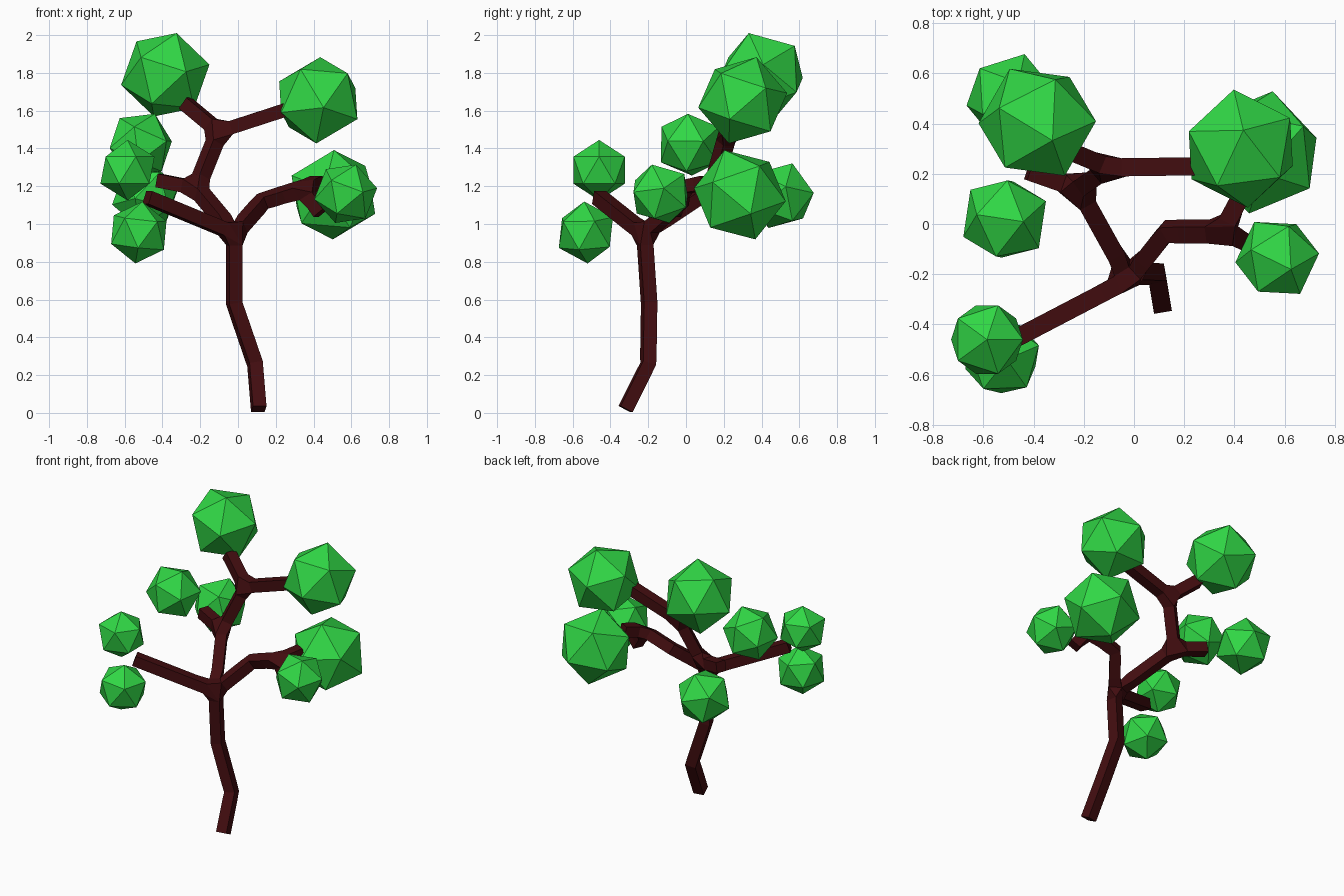
import bpy
from math import radians

cube = bpy.data.objects.get("Cube")
if cube:
    bpy.data.objects.remove(cube, do_unlink=True)


def make_material(name, rgb):
    mat = bpy.data.materials.new(name)
    mat.use_nodes = True
    mat.diffuse_color = (*rgb, 1)
    bsdf = mat.node_tree.nodes["Principled BSDF"]
    bsdf.inputs["Base Color"].default_value = (*rgb, 1)
    bsdf.inputs["Roughness"].default_value = 0.9
    return mat


bark = make_material("dark red bark", (0.055, 0.004, 0.005))
leaf = make_material("bright leaf green", (0.03, 0.68, 0.06))

# Skeleton joints of the trunk and branches
joints = {
    "base": (0.11, -0.32, 0.02),
    "bend": (0.09, -0.20, 0.26),
    "waist": (-0.02, -0.195, 0.58),
    "fork": (-0.02, -0.22, 0.95),
    "front_tip": (-0.48, -0.46, 1.14),
    "left_elbow": (0.13, -0.03, 1.12),
    "left_fork": (0.35, -0.03, 1.19),
    "left_back_tip": (0.42, 0.10, 1.22),
    "left_front_tip": (0.44, -0.07, 1.06),
    "back_fork": (-0.22, 0.14, 1.19),
    "right_tip": (-0.42, 0.21, 1.23),
    "top_fork": (-0.10, 0.225, 1.49),
    "top_right_tip": (-0.28, 0.30, 1.64),
    "top_left_tip": (0.27, 0.23, 1.61),
}
limbs = [
    ("base", "bend", "waist", "fork", "front_tip"),
    ("fork", "left_elbow", "left_fork", "left_back_tip"),
    ("left_fork", "left_front_tip"),
    ("fork", "back_fork", "top_fork", "top_right_tip"),
    ("back_fork", "right_tip"),
    ("top_fork", "top_left_tip"),
]

# Trunk and branches: square limbs skinned over the skeleton
names = list(joints)
edges = [(names.index(a), names.index(b))
         for limb in limbs for a, b in zip(limb, limb[1:])]
mesh = bpy.data.meshes.new("trunk_and_branches")
mesh.from_pydata(list(joints.values()), edges, [])
mesh.materials.append(bark)
trunk = bpy.data.objects.new("trunk_and_branches", mesh)
bpy.context.collection.objects.link(trunk)
trunk.modifiers.new("Skin", "SKIN")
for i, vert in enumerate(mesh.skin_vertices[0].data):
    vert.radius = (0.036, 0.036)
    vert.use_root = i == 0

# Leaf clumps: name, centre, radius, tilt in degrees
clumps = [
    ("top_right_leaves", (-0.385, 0.405, 1.79), 0.24, (20, 12, 10)),
    ("top_left_leaves", (0.425, 0.30, 1.655), 0.24, (-15, 10, 25)),
    ("left_back_leaves", (0.505, 0.285, 1.155), 0.25, (15, -12, 40)),
    ("left_front_leaves", (0.57, -0.135, 1.16), 0.17, (20, 15, 15)),
    ("right_leaves", (-0.515, 0.02, 1.42), 0.18, (15, 20, 30)),
    ("right_back_leaves", (-0.49, 0.50, 1.15), 0.185, (-20, 10, 0)),
    ("front_upper_leaves", (-0.585, -0.46, 1.285), 0.16, (0, 0, 0)),
    ("front_lower_leaves", (-0.525, -0.53, 0.955), 0.165, (5, 5, 20)),
]
for name, centre, radius, tilt in clumps:
    bpy.ops.mesh.primitive_ico_sphere_add(
        subdivisions=1, radius=radius, location=centre,
        rotation=[radians(a) for a in tilt])
    clump = bpy.context.object
    clump.name = name
    clump.data.materials.append(leaf)
